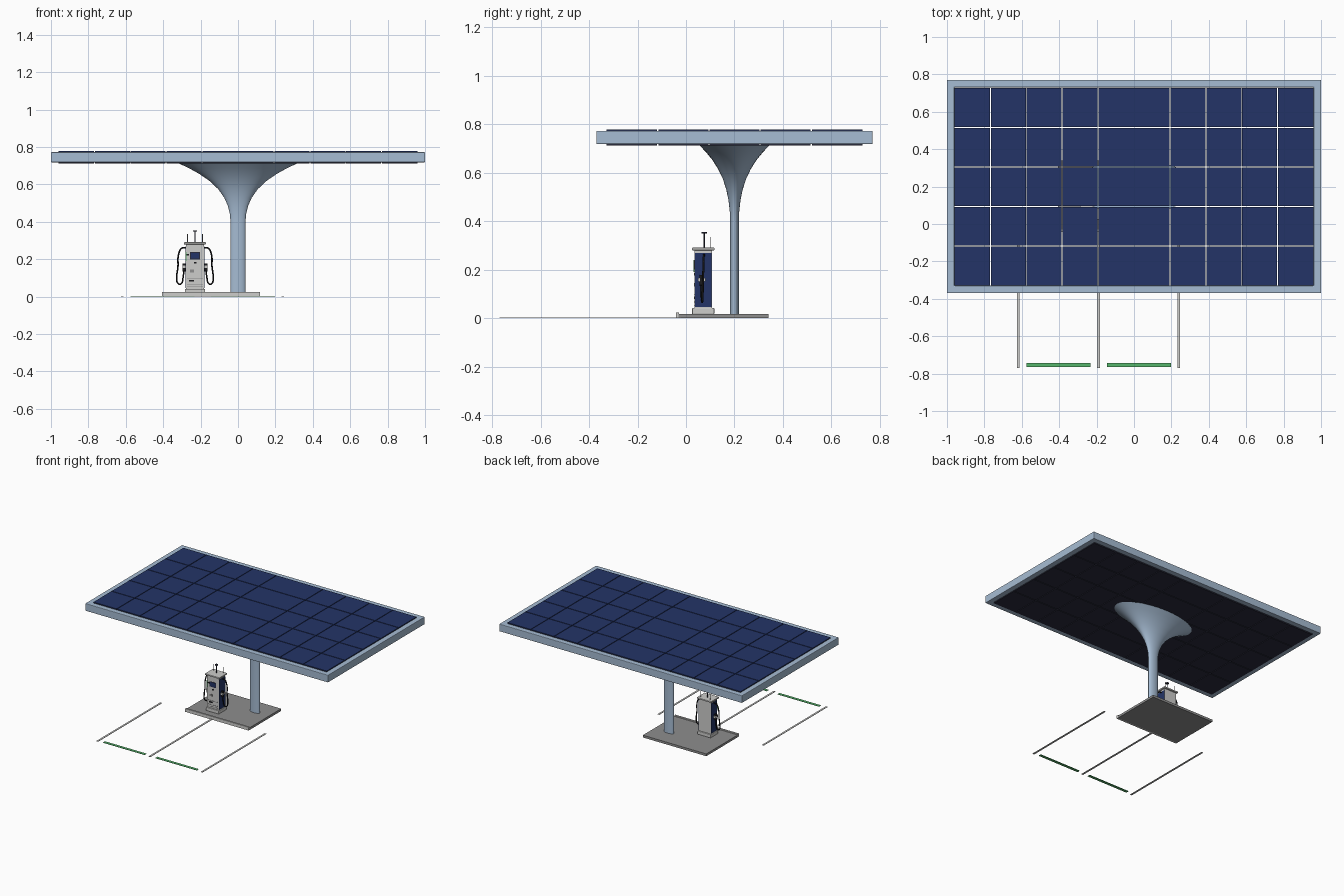
import bpy, bmesh, math
from mathutils import Matrix, Vector

if "Cube" in bpy.data.objects:
    bpy.data.objects.remove(bpy.data.objects["Cube"])


def material(name, rgb):
    lin = [(c / 255 / 12.92) if c < 11 else ((c / 255 + 0.055) / 1.055) ** 2.4 for c in rgb]
    m = bpy.data.materials.new(name)
    m.diffuse_color = (*lin, 1)
    m.use_nodes = True
    m.node_tree.nodes["Principled BSDF"].inputs["Base Color"].default_value = m.diffuse_color
    return m


STEEL = material("pale blue steel", (166, 188, 211))
NAVY = material("solar navy", (35, 52, 103))
DARK = material("dark backing", (42, 43, 60))
CONCRETE = material("concrete grey", (142, 142, 142))
PALE = material("pale grey", (205, 205, 203))
GREEN = material("marking green", (86, 182, 108))
BLACK = material("rubber black", (25, 25, 28))


def finish(name, bm, mat, smooth=False):
    bmesh.ops.recalc_face_normals(bm, faces=bm.faces)
    me = bpy.data.meshes.new(name)
    bm.to_mesh(me)
    bm.free()
    ob = bpy.data.objects.new(name, me)
    bpy.context.collection.objects.link(ob)
    me.materials.append(mat)
    if smooth:
        bpy.ops.object.select_all(action='DESELECT')
        ob.select_set(True)
        bpy.context.view_layer.objects.active = ob
        bpy.ops.object.shade_smooth_by_angle(angle=math.radians(40))
    return ob


def add_box(bm, x0, x1, y0, y1, z0, z1):
    m = Matrix.Translation(((x0 + x1) / 2, (y0 + y1) / 2, (z0 + z1) / 2)) \
        @ Matrix.Diagonal((x1 - x0, y1 - y0, z1 - z0, 1))
    bmesh.ops.create_cube(bm, size=1, matrix=m)


def boxes(name, mat, *spans, bevel=0):
    bm = bmesh.new()
    for s in spans:
        add_box(bm, *s)
    ob = finish(name, bm, mat)
    if bevel:
        mod = ob.modifiers.new("edge", 'BEVEL')
        mod.width, mod.segments = bevel, 2
    return ob


def cylinder(name, mat, x, y, z0, z1, r, seg=12):
    bm = bmesh.new()
    bmesh.ops.create_cone(bm, cap_ends=True, segments=seg, radius1=r, radius2=r, depth=z1 - z0,
                          matrix=Matrix.Translation((x, y, (z0 + z1) / 2)))
    return finish(name, bm, mat, True)


# Canopy frame: a rectangular ring
X, Y0, Y1 = 1.0, -0.37, 0.77
bm = bmesh.new()
rings = []
for inset, z in ((0, 0.718), (0, 0.773), (0.04, 0.773), (0.04, 0.718)):
    a, b, c = X - inset, Y0 + inset, Y1 - inset
    rings.append([bm.verts.new((x, y, z)) for x, y in ((-a, b), (a, b), (a, c), (-a, c))])
for i in range(4):
    p, q = rings[i], rings[(i + 1) % 4]
    for k in range(4):
        n = (k + 1) % 4
        bm.faces.new((p[k], p[n], q[n], q[k]))
frame = finish("canopy_frame", bm, STEEL)
mod = frame.modifiers.new("edge", 'BEVEL')
mod.width, mod.segments = 0.004, 2

# Solar modules: dark trays with navy glass on top, separated by narrow slots
x_edges = [-0.96 + 0.192 * i for i in range(11) if i != 5]
y_edges = [-0.328 + 0.2112 * i for i in range(6)]
GAP = 0.0025
cells = []
for i in range(len(x_edges) - 1):
    for j in range(5):
        gx0 = 0 if i == 0 else GAP
        gx1 = 0 if i == len(x_edges) - 2 else GAP
        gy0 = 0 if j == 0 else GAP
        gy1 = 0 if j == 4 else GAP
        cells.append((x_edges[i] + gx0, x_edges[i + 1] - gx1,
                      y_edges[j] + gy0, y_edges[j + 1] - gy1))
boxes("panel_trays", DARK, *[(*c, 0.713, 0.774) for c in cells])
boxes("panel_glass", NAVY, *[(*c, 0.774, 0.778) for c in cells])

# Oval column flaring out under the canopy
profile = [(0.04, 0.01), (0.04, 0.40), (0.043, 0.44), (0.054, 0.485), (0.074, 0.53),
           (0.106, 0.575), (0.15, 0.617), (0.205, 0.655), (0.26, 0.686), (0.32, 0.714)]
SEG = 48
bm = bmesh.new()
rows = []
for r, z in profile:
    rows.append([bm.verts.new((r * math.cos(t), 0.2 + 0.455 * r * math.sin(t), z))
                 for t in (2 * math.pi * k / SEG for k in range(SEG))])
for p, q in zip(rows, rows[1:]):
    for k in range(SEG):
        n = (k + 1) % SEG
        bm.faces.new((p[k], p[n], q[n], q[k]))
bm.faces.new(rows[0])
bm.faces.new(rows[-1])
finish("flared_column", bm, STEEL, True)

# Island slab with raised front kerb
boxes("island_slab", CONCRETE, (-0.405, 0.117, -0.03, 0.34, 0, 0.017))
boxes("front_kerb", PALE, (-0.405, 0.117, -0.042, -0.029, 0, 0.024))

# Ground markings
boxes("bay_lines", PALE, *[(x - 0.007, x + 0.007, -0.77, -0.02, 0, 0.003)
                           for x in (-0.619, -0.19, 0.24)])
boxes("bay_end_strips", GREEN, *[(x, x + 0.342, -0.765, -0.743, 0, 0.003)
                                 for x in (-0.575, -0.145)])

# Charging cabinet
CX, CY = -0.23, 0.071
boxes("cabinet_plinth", PALE, (CX - 0.054, CX + 0.054, 0.025, 0.117, 0.017, 0.042), bevel=0.003)
boxes("cabinet_body", PALE, (CX - 0.049, CX + 0.049, 0.035, 0.107, 0.04, 0.28))
boxes("cabinet_cap", PALE, (CX - 0.06, CX + 0.06, 0.024, 0.118, 0.28, 0.291), bevel=0.003)
boxes("cabinet_side_panels", NAVY,
      *[(CX + s * 0.0495 - 0.002, CX + s * 0.0495 + 0.002, 0.037, 0.105, 0.046, 0.268)
        for s in (-1, 1)])

# Front details: screen, reader, buttons, vents
boxes("screen_bezel", DARK, (CX - 0.026, CX + 0.026, 0.033, 0.036, 0.2, 0.238))
boxes("screen", NAVY, (CX - 0.022, CX + 0.022, 0.032, 0.036, 0.204, 0.234))
boxes("card_reader", BLACK, (CX - 0.046, CX - 0.031, 0.033, 0.036, 0.221, 0.229),
      (CX - 0.006, CX + 0.008, 0.033, 0.036, 0.177, 0.186),
      (CX - 0.032, CX - 0.006, 0.033, 0.036, 0.08, 0.09))
boxes("keypad", CONCRETE, (CX - 0.026, CX - 0.006, 0.033, 0.036, 0.13, 0.145))
boxes("vent_slats", CONCRETE, *[(CX - 0.042, CX + 0.042, 0.0335, 0.036, z, z + 0.003)
                                for z in (0.052, 0.065, 0.095)])
boxes("status_light", GREEN, (CX - 0.05, CX - 0.046, 0.03, 0.036, 0.19, 0.24))

# Roof mast with disc and two thin rods
cylinder("mast", DARK, CX, 0.075, 0.29, 0.35, 0.003)
cylinder("mast_disc", DARK, CX, 0.075, 0.349, 0.355, 0.011, 16)
for s, side in ((-1, "left"), (1, "right")):
    cylinder(side + "_rod", CONCRETE, CX + s * 0.04, 0.1, 0.29, 0.335, 0.002, 8)

    # Hanging cable looping down and back up to the connector
    path = [(0.048, 0.262), (0.072, 0.258), (0.088, 0.225), (0.091, 0.16), (0.097, 0.105),
            (0.09, 0.07), (0.076, 0.068), (0.064, 0.1), (0.06, 0.16)]
    cu = bpy.data.curves.new(side + "_cable", 'CURVE')
    cu.dimensions = '3D'
    cu.bevel_depth, cu.bevel_resolution, cu.resolution_u = 0.0042, 2, 6
    sp = cu.splines.new('BEZIER')
    sp.bezier_points.add(len(path) - 1)
    for k, (bp, (dx, z)) in enumerate(zip(sp.bezier_points, path)):
        bp.co = Vector((CX + s * dx, 0.075 - 0.012 * k / 8, z))
        bp.handle_left_type = bp.handle_right_type = 'AUTO'
    cu.materials.append(BLACK)
    bpy.context.collection.objects.link(bpy.data.objects.new(side + "_cable", cu))

    # Connector and its holster
    xa, xb = sorted((CX + s * 0.05, CX + s * 0.068))
    boxes(side + "_connector", BLACK, (xa, xb, 0.055, 0.071, 0.135, 0.178), bevel=0.003)
    boxes(side + "_holster", PALE, (xa, xb, 0.05, 0.08, 0.152, 0.166))
